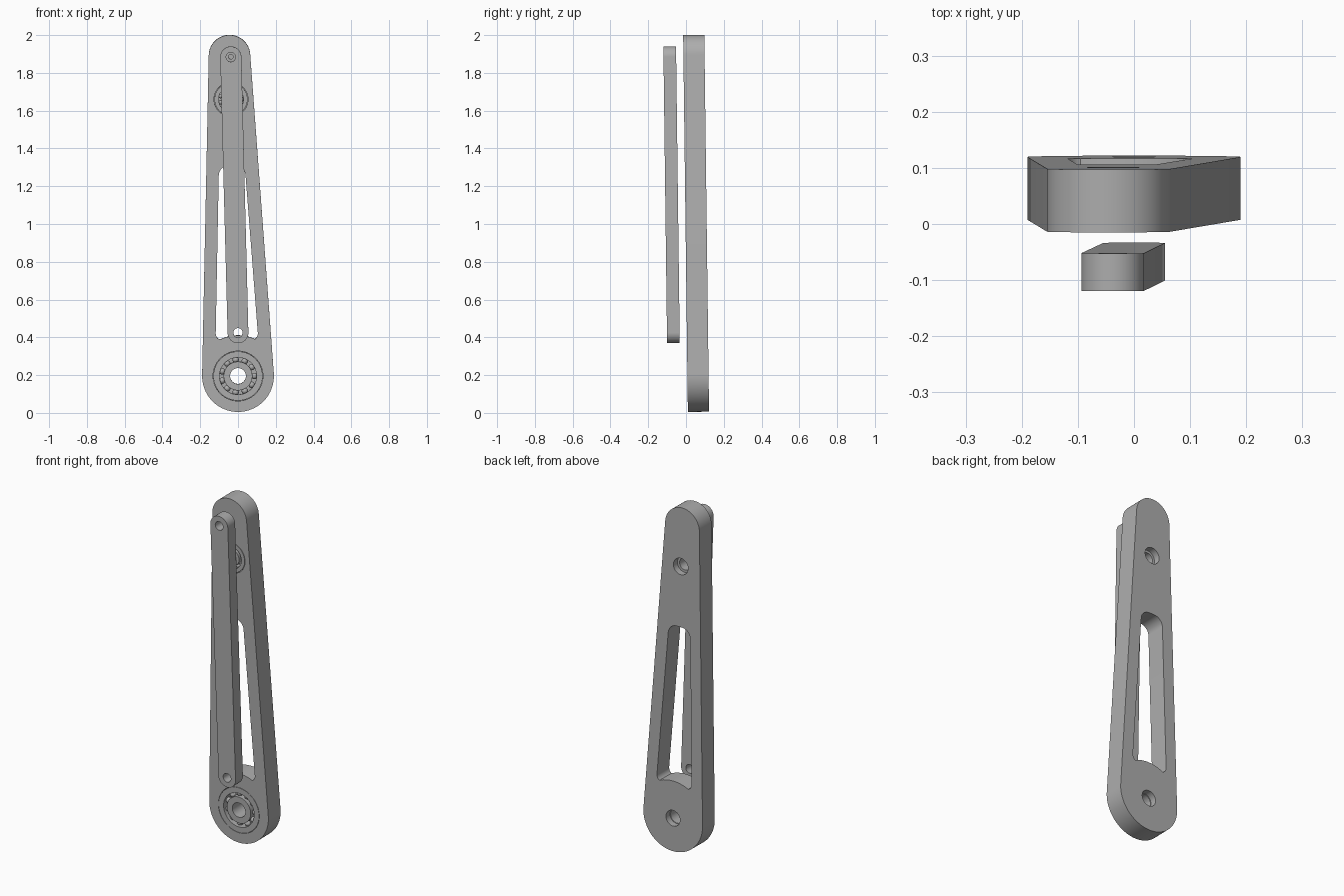
import bpy, bmesh, math
from mathutils import Vector
from mathutils.geometry import convex_hull_2d

if "Cube" in bpy.data.objects:
    bpy.data.objects.remove(bpy.data.objects["Cube"])

grey = bpy.data.materials.new("plain grey")
grey.use_nodes = True
colour = (0.42, 0.42, 0.42, 1)
grey.diffuse_color = colour
grey.node_tree.nodes["Principled BSDF"].inputs["Base Color"].default_value = colour

TILT = 0.0125            # slight lean of the whole assembly
FRONT, BACK = 0.01, 0.122
PIVOT, UPPER, TIP = (0, 0.195), (-0.037, 1.66), (-0.038, 1.885)


def plate(name, circles, y0, y1, steps=96):
    """Extrude the outline wrapped tightly around circles (x, z, radius)."""
    pts = [Vector((x + r * math.cos(a), z + r * math.sin(a)))
           for x, z, r in circles
           for a in (2 * math.pi * i / steps for i in range(steps))]
    outline = [pts[i] for i in convex_hull_2d(pts)]
    bm = bmesh.new()
    face = bm.faces.new([bm.verts.new((p.x, y0, p.y)) for p in outline])
    side = bmesh.ops.extrude_face_region(bm, geom=[face])["geom"]
    bmesh.ops.translate(bm, vec=(0, y1 - y0, 0),
                        verts=[v for v in side if isinstance(v, bmesh.types.BMVert)])
    bmesh.ops.recalc_face_normals(bm, faces=bm.faces)
    mesh = bpy.data.meshes.new(name)
    bm.to_mesh(mesh)
    bm.free()
    mesh.materials.append(grey)
    obj = bpy.data.objects.new(name, mesh)
    bpy.context.collection.objects.link(obj)
    return obj


def cut(obj, cutter):
    """Subtract the cutter and discard it."""
    mod = obj.modifiers.new("cut", "BOOLEAN")
    mod.operation, mod.solver, mod.object = "DIFFERENCE", "EXACT", cutter
    bpy.context.view_layer.objects.active = obj
    bpy.ops.object.modifier_apply(modifier=mod.name)
    bpy.data.objects.remove(cutter)


def bore(obj, centre, r, y0, y1):
    cut(obj, plate("bore", [(*centre, r)], y0, y1, 64))


def ring(name, centre, outer, inner, y0, y1):
    obj = plate(name, [(*centre, outer)], y0, y1)
    bore(obj, centre, inner, y0 - 0.1, y1 + 0.1)
    return obj


parts = []

# Tapered main arm with a window whose lower edge follows the pivot boss
arm = plate("main_arm", [(*PIVOT, 0.19), (-0.045, 1.89, 0.11)], FRONT, BACK)
window = plate("window", [(-0.083, 0.42, 0.035), (0.07, 0.42, 0.035),
                          (-0.047, 1.255, 0.055), (-0.015, 1.255, 0.055)], -0.1, 0.3)
bore(window, PIVOT, 0.215, -0.2, 0.4)
cut(arm, window)
bore(arm, PIVOT, 0.132, -0.1, 0.085)
bore(arm, PIVOT, 0.045, 0, 0.2)
bore(arm, UPPER, 0.09, -0.1, 0.085)
bore(arm, UPPER, 0.047, 0, 0.2)
bore(arm, TIP, 0.012, -0.1, 0.06)
parts.append(arm)

# Lower and upper bearings: outer race, inner race, balls between
for label, centre, scale, hole in (("lower", PIVOT, 1, 0.042), ("upper", UPPER, 0.67, 0.034)):
    parts.append(ring(label + "_outer_race", centre, 0.13 * scale, 0.098 * scale, FRONT, 0.084))
    parts.append(ring(label + "_inner_race", centre, 0.076 * scale, hole, FRONT, 0.084))
    bm = bmesh.new()
    for i in range(11):
        a = 2 * math.pi * i / 11
        at = Vector((centre[0] + 0.087 * scale * math.cos(a), 0.04,
                     centre[1] + 0.087 * scale * math.sin(a)))
        new = bmesh.ops.create_uvsphere(bm, u_segments=16, v_segments=10, radius=0.017 * scale)
        bmesh.ops.translate(bm, verts=new["verts"], vec=at)
    mesh = bpy.data.meshes.new(label + "_balls")
    bm.to_mesh(mesh)
    bm.free()
    mesh.materials.append(grey)
    balls = bpy.data.objects.new(label + "_balls", mesh)
    bpy.context.collection.objects.link(balls)
    parts.append(balls)

# Narrow link bar floating in front, with a hole at each end
bar = plate("link_bar", [(0, 0.425, 0.055), (*TIP, 0.056)], -0.0955, -0.0285)
for centre in ((0, 0.425), TIP):
    bore(bar, centre, 0.025, -0.2, 0)
parts.append(bar)

# Lean every part and shade curved walls smoothly
for obj in parts:
    obj.rotation_euler.x = TILT
    bpy.ops.object.select_all(action="DESELECT")
    obj.select_set(True)
    bpy.context.view_layer.objects.active = obj
    bpy.ops.object.shade_smooth_by_angle(angle=math.radians(30))
